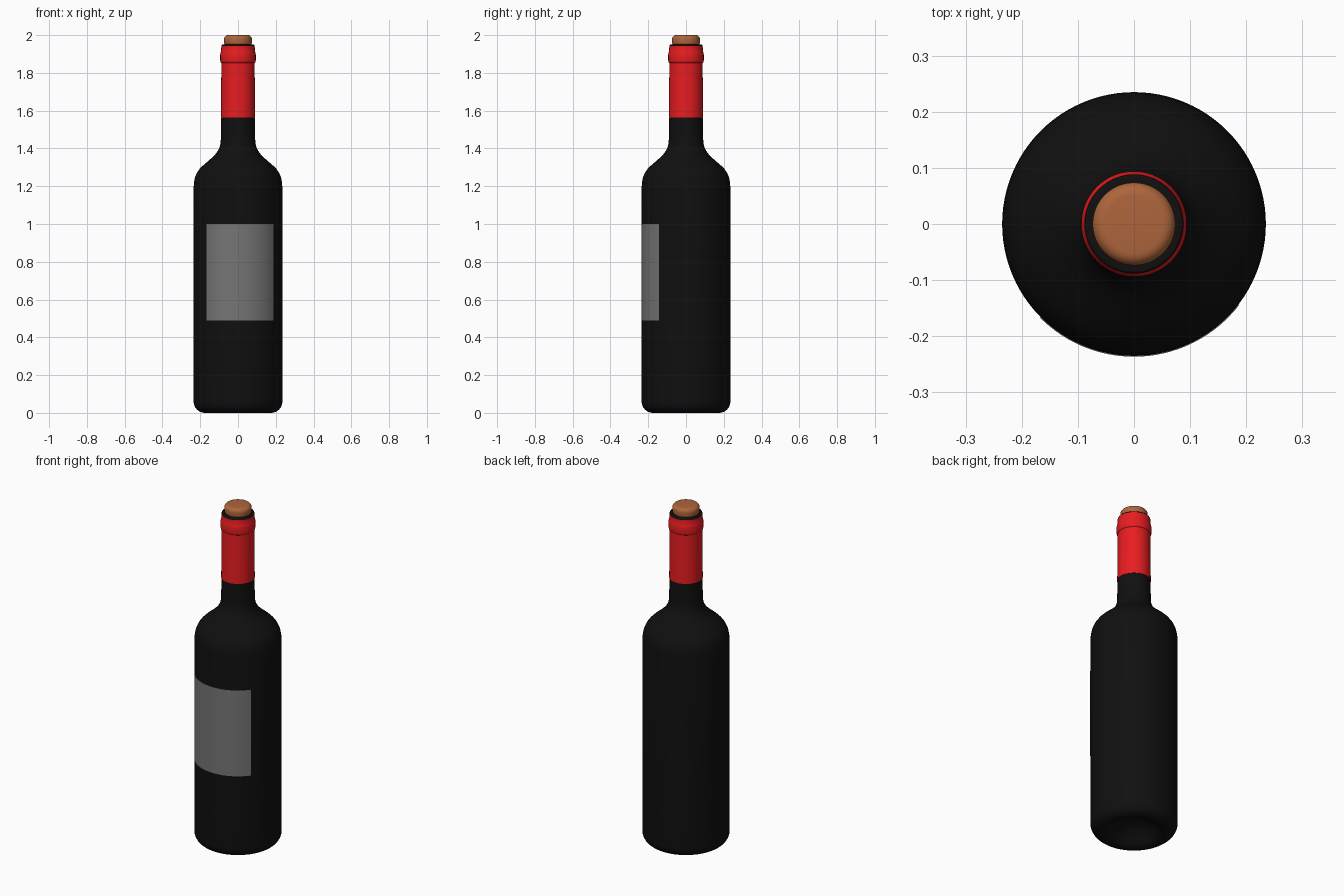
import bpy, bmesh, math

if "Cube" in bpy.data.objects:
    bpy.data.objects.remove(bpy.data.objects["Cube"])

R = 0.235  # body radius


def material(name, color):
    m = bpy.data.materials.new(name)
    m.diffuse_color = (*color, 1)
    m.use_nodes = True
    m.node_tree.nodes["Principled BSDF"].inputs["Base Color"].default_value = m.diffuse_color
    return m


def arc(cx, cz, r, a0, a1, n=6):
    """Points on a circular arc in the profile plane, angles in degrees."""
    return [(cx + r * math.cos(math.radians(a0 + (a1 - a0) * i / n)),
             cz + r * math.sin(math.radians(a0 + (a1 - a0) * i / n)))
            for i in range(n + 1)]


def lathe(name, profile, mat=None, start=0, sweep=360, steps=96):
    """Revolve an (r, z) profile about z."""
    bm = bmesh.new()
    a = math.radians(start)
    vs = [bm.verts.new((r * math.cos(a), r * math.sin(a), z)) for r, z in profile]
    edges = [bm.edges.new(p) for p in zip(vs, vs[1:])]
    bmesh.ops.spin(bm, geom=vs + edges, cent=(0, 0, 0), axis=(0, 0, 1),
                   angle=math.radians(sweep), steps=steps)
    bmesh.ops.remove_doubles(bm, verts=bm.verts, dist=1e-5)
    bmesh.ops.recalc_face_normals(bm, faces=bm.faces)
    me = bpy.data.meshes.new(name)
    bm.to_mesh(me)
    bm.free()
    ob = bpy.data.objects.new(name, me)
    bpy.context.collection.objects.link(ob)
    if mat:
        me.materials.append(mat)
    bpy.ops.object.select_all(action='DESELECT')
    ob.select_set(True)
    bpy.context.view_layer.objects.active = ob
    bpy.ops.object.shade_smooth_by_angle(angle=math.radians(40))
    return ob


glass = material("dark_glass", (0.005, 0.005, 0.005))
red = material("red_foil", (0.8, 0.012, 0.015))
cork_mat = material("cork", (0.42, 0.13, 0.045))
paper = material("label_paper", (0.18, 0.18, 0.18))

# Glass bottle: punt, rounded foot, shoulder, neck and mouth
bottle = [(0, 0.09), (0.04, 0.086), (0.08, 0.07), (0.115, 0.045), (0.14, 0.018), (0.155, 0.006)]
bottle += arc(R - 0.06, 0.06, 0.06, -90, 0, 8)
bottle += [(R, 1.19), (0.233, 1.22), (0.227, 1.25), (0.217, 1.272), (0.203, 1.292),
           (0.184, 1.311), (0.150, 1.340), (0.125, 1.363), (0.108, 1.385),
           (0.098, 1.405), (0.093, 1.425), (0.091, 1.45), (0.0885, 1.57), (0.086, 1.93)]
bottle += arc(0.083, 1.945, 0.005, 0, 90, 3)
bottle += [(0.072, 1.95), (0.066, 1.944), (0.064, 1.90), (0.064, 1.70), (0, 1.70)]
lathe("bottle", bottle, glass)

# Foil capsule with its raised ring
foil = [(0.088, 1.565), (0.0905, 1.565), (0.088, 1.853), (0.0925, 1.857), (0.094, 1.865),
        (0.094, 1.897), (0.092, 1.908), (0.089, 1.916), (0.0885, 1.943), (0.086, 1.943)]
lathe("foil_capsule", foil, red)

# Cork: rounded head with a stem in the mouth
cork = [(0, 1.75), (0.0635, 1.75), (0.0635, 1.948)]
cork += arc(0.062, 1.96, 0.012, -70, 0, 4) + arc(0.052, 1.978, 0.022, 0, 90, 6) + [(0, 2.0)]
lathe("cork", cork, cork_mat)

# Label wrapped on the front, slightly off centre
label = [(R - 0.001, 0.49), (R + 0.0015, 0.49), (R + 0.0015, 1.0), (R - 0.001, 1.0)]
lathe("label", label, paper, start=-135, sweep=97.5, steps=32)
